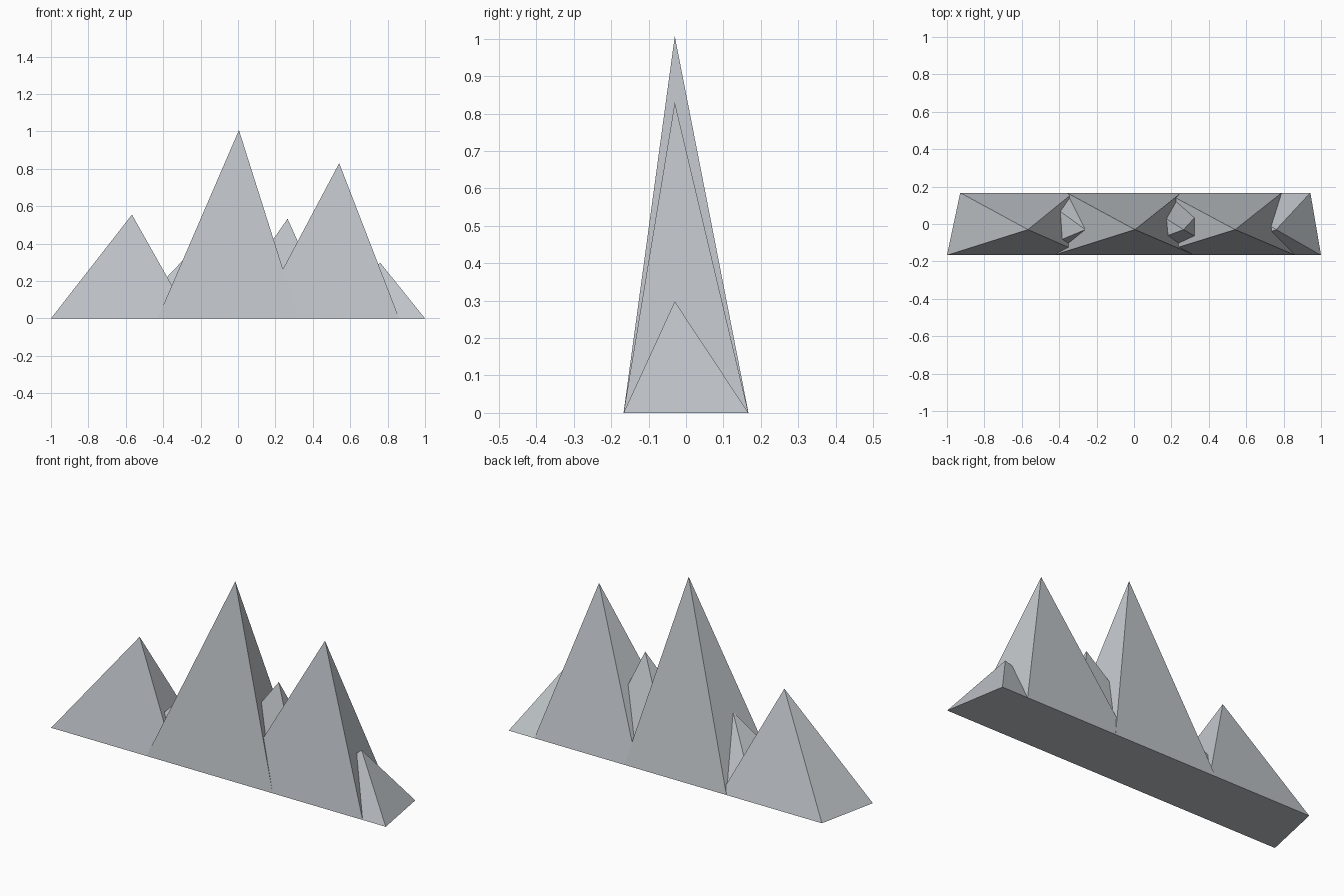
import bpy
import bmesh

if "Cube" in bpy.data.objects:
    bpy.data.objects.remove(bpy.data.objects["Cube"])

DEPTH = 0.167      # half depth of the range
APEX_Y = -0.03     # all summits lie on one ridge line
BACK_SCALE = 0.81  # back edge of each base is narrower than the front

rock = bpy.data.materials.new("pale grey rock")
rock.diffuse_color = (0.53, 0.56, 0.59, 1)
rock.use_nodes = True
rock.node_tree.nodes["Principled BSDF"].inputs["Base Color"].default_value = rock.diffuse_color


def peak(name, left, right, apex_x, height):
    """Four-sided peak on a trapezoid base."""
    mid, half = (left + right) / 2, (right - left) / 2 * BACK_SCALE
    bm = bmesh.new()
    base = [bm.verts.new(p) for p in (
        (left, -DEPTH, 0), (right, -DEPTH, 0),
        (mid + half, DEPTH, 0), (mid - half, DEPTH, 0))]
    tip = bm.verts.new((apex_x, APEX_Y, height))
    bm.faces.new(base[::-1])
    for i in range(4):
        bm.faces.new((base[i], base[(i + 1) % 4], tip))
    bmesh.ops.recalc_face_normals(bm, faces=bm.faces)
    mesh = bpy.data.meshes.new(name)
    bm.to_mesh(mesh)
    bm.free()
    mesh.materials.append(rock)
    obj = bpy.data.objects.new(name, mesh)
    bpy.context.collection.objects.link(obj)


# three main summits
peak("left_peak", -1.0, -0.254, -0.567, 0.555)
peak("middle_peak", -0.43, 0.324, 0.005, 1.007)
peak("right_peak", 0.10, 0.862, 0.541, 0.83)

# lower peaks filling the gaps between them
peak("left_foothill", -0.59, 0.02, -0.26, 0.347)
peak("middle_foothill", -0.106, 0.505, 0.265, 0.533)
peak("right_foothill", 0.40, 1.0, 0.76, 0.298)
